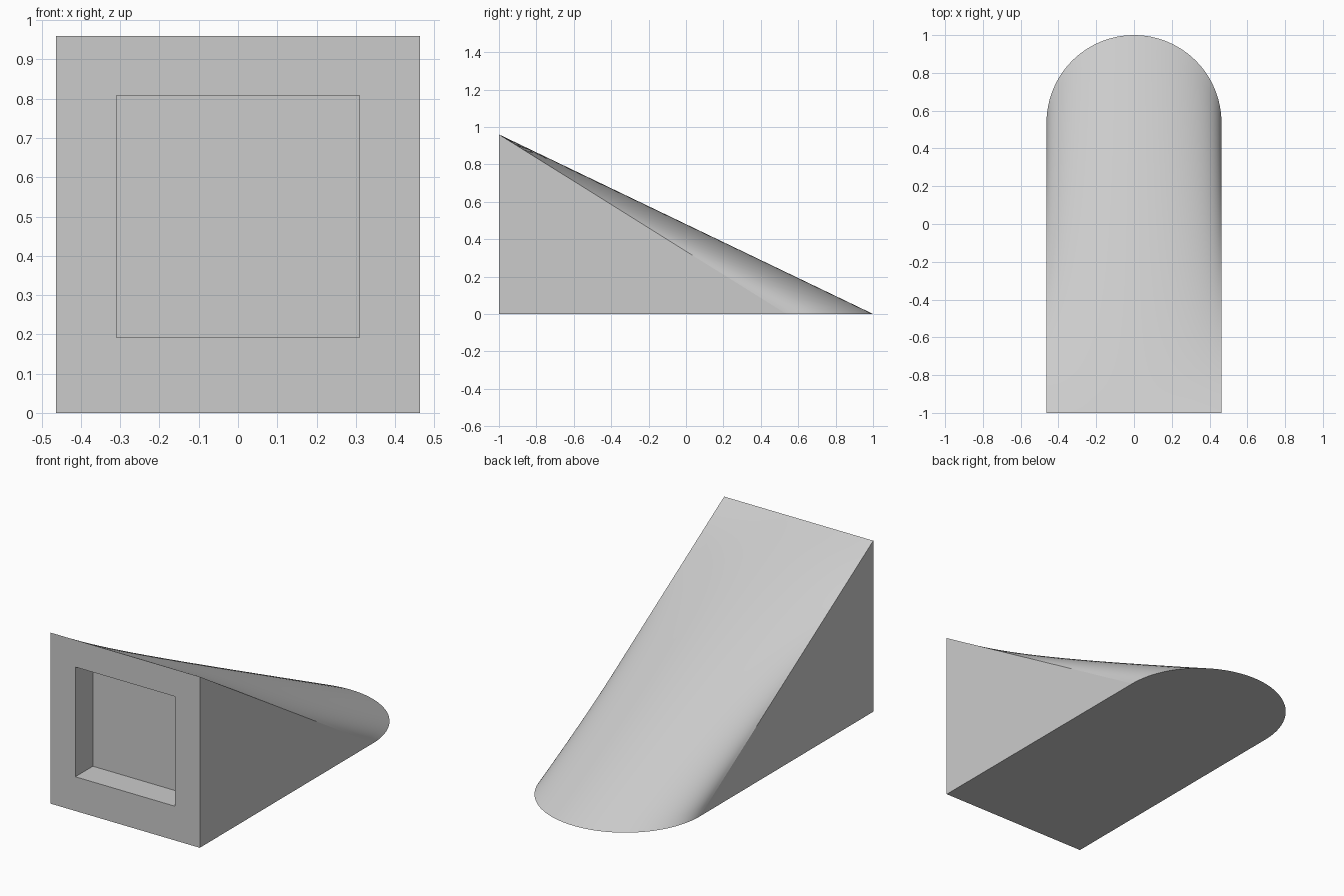
import bpy, bmesh
from math import cos, sin, pi

cube = bpy.data.objects.get("Cube")
if cube:
    bpy.data.objects.remove(cube, do_unlink=True)

# Sizes
R = 0.463            # half width, also the radius of the rounded toe
HEIGHT = 0.96
FRONT = -1.0
TOE = 1.0 - R        # centre of the toe arc
COLS, ROWS = 48, 24
HOLE, LOW, HIGH, DEPTH = 0.31, 0.192, 0.808, 0.155

bm = bmesh.new()

# Ruled slope: straight top edge blends down into a half circle on the ground
def slope_point(t, s):
    top = (R * (2 * t - 1), FRONT, HEIGHT)
    toe = (-R * cos(pi * t), TOE + R * sin(pi * t), 0)
    return [a + (b - a) * s for a, b in zip(top, toe)]

grid = [[bm.verts.new(slope_point(i / COLS, j / ROWS)) for i in range(COLS + 1)]
        for j in range(ROWS + 1)]
for upper, lower in zip(grid, grid[1:]):
    for i in range(COLS):
        face = bm.faces.new((upper[i], lower[i], lower[i + 1], upper[i + 1]))
        face.smooth = True

# Flat sides and base
foot_r = bm.verts.new((-R, FRONT, 0))
foot_l = bm.verts.new((R, FRONT, 0))
bm.faces.new([foot_r] + [row[0] for row in grid])
bm.faces.new([foot_l] + [row[-1] for row in grid])
bm.faces.new([foot_r, foot_l] + grid[-1][::-1])

# Front frame around a square recess
def square(y):
    return [bm.verts.new(p) for p in ((-HOLE, y, LOW), (HOLE, y, LOW),
                                      (HOLE, y, HIGH), (-HOLE, y, HIGH))]

rim, back = square(FRONT), square(FRONT + DEPTH)
outer_edges = [[foot_r, foot_l], [foot_l, grid[0][-1]],
               grid[0][::-1], [grid[0][0], foot_r]]
for k, edge in enumerate(outer_edges):
    n = (k + 1) % 4
    bm.faces.new(edge + [rim[n], rim[k]])
    bm.faces.new((rim[k], rim[n], back[n], back[k]))
bm.faces.new(back)
bmesh.ops.recalc_face_normals(bm, faces=bm.faces)

# Object and material
mesh = bpy.data.meshes.new("ramp_wedge")
bm.to_mesh(mesh)
bm.free()
wedge = bpy.data.objects.new("ramp_wedge", mesh)
bpy.context.collection.objects.link(wedge)

grey = bpy.data.materials.new("light grey")
grey.use_nodes = True
colour = (0.6, 0.6, 0.6, 1)
grey.diffuse_color = colour
grey.node_tree.nodes["Principled BSDF"].inputs["Base Color"].default_value = colour
mesh.materials.append(grey)
